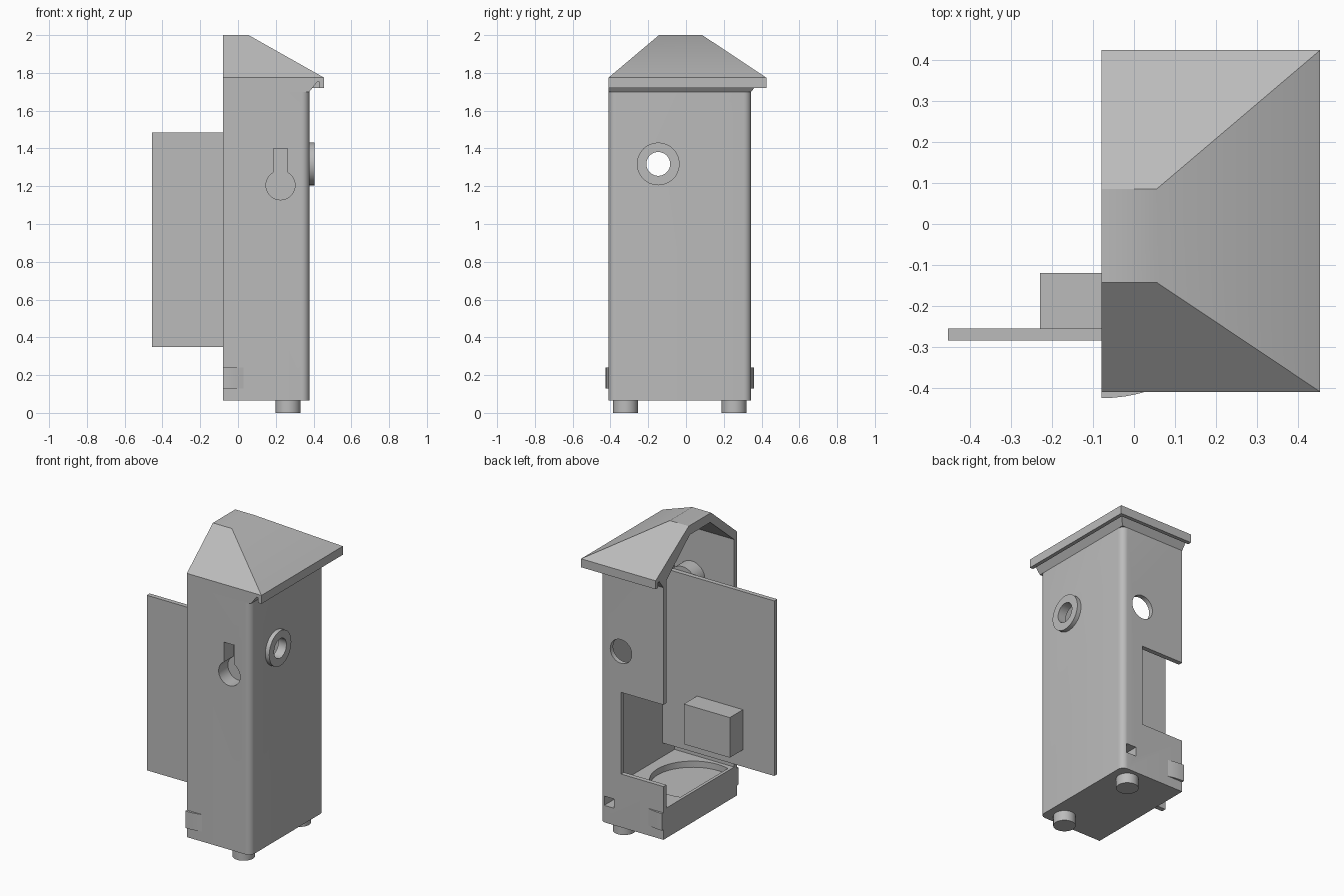
import bpy, bmesh, math
from mathutils import Matrix, Vector

cube = bpy.data.objects.get("Cube")
if cube:
    bpy.data.objects.remove(cube, do_unlink=True)

# One plain grey for everything
GREY = (0.5, 0.5, 0.5, 1)
grey = bpy.data.materials.new("plain_grey")
grey.use_nodes = True
grey.diffuse_color = GREY
grey.node_tree.nodes["Principled BSDF"].inputs["Base Color"].default_value = GREY


def finish(name, bm):
    bmesh.ops.recalc_face_normals(bm, faces=bm.faces)
    mesh = bpy.data.meshes.new(name)
    bm.to_mesh(mesh)
    bm.free()
    mesh.materials.append(grey)
    ob = bpy.data.objects.new(name, mesh)
    bpy.context.collection.objects.link(ob)
    return ob


def loft(name, loops):
    """Closed solid through matching loops of points."""
    bm = bmesh.new()
    rings = [[bm.verts.new(p) for p in loop] for loop in loops]
    n = len(rings[0])
    for low, high in zip(rings, rings[1:]):
        for i in range(n):
            j = (i + 1) % n
            bm.faces.new((low[i], low[j], high[j], high[i]))
    bm.faces.new(rings[0])
    bm.faces.new(rings[-1])
    return finish(name, bm)


def stack(name, *levels):
    """Rectangles (z, x0, x1, y0, y1) joined from bottom to top."""
    return loft(name, [[(a, c, z), (b, c, z), (b, d, z), (a, d, z)]
                       for z, a, b, c, d in levels])


def box(name, x0, x1, y0, y1, z0, z1):
    return stack(name, (z0, x0, x1, y0, y1), (z1, x0, x1, y0, y1))


def tube(name, centre, radius, length, axis, sides=48):
    bm = bmesh.new()
    turn = Vector((0, 0, 1)).rotation_difference(Vector(axis)).to_matrix().to_4x4()
    bmesh.ops.create_cone(bm, cap_ends=True, segments=sides, radius1=radius,
                          radius2=radius, depth=length,
                          matrix=Matrix.Translation(centre) @ turn)
    return finish(name, bm)


def activate(ob):
    bpy.ops.object.select_all(action='DESELECT')
    ob.select_set(True)
    bpy.context.view_layer.objects.active = ob


def combine(ob, others, operation='DIFFERENCE'):
    for other in others:
        mod = ob.modifiers.new("shape", 'BOOLEAN')
        mod.operation, mod.solver, mod.object = operation, 'EXACT', other
        activate(ob)
        bpy.ops.object.modifier_apply(modifier=mod.name)
        bpy.data.objects.remove(other, do_unlink=True)


X, Y, Z = (1, 0, 0), (0, 1, 0), (0, 0, 1)
BACK, FRONT, LOW, HIGH = -0.08, 0.378, -0.41, 0.345   # body footprint
WALL, BASE, TOP, FLOOR = 0.03, 0.065, 1.70, 0.26
R = 0.04

# Housing: rounded on the two closed corners, open on one side
outline = [(BACK, LOW)]
for cy, start in ((LOW + R, -90), (HIGH - R, 0)):
    for k in range(9):
        a = math.radians(start + k * 11.25)
        outline.append((FRONT - R + R * math.cos(a), cy + R * math.sin(a)))
outline.append((BACK, HIGH))
housing = loft("housing", [[(x, y, z) for x, y in outline] for z in (BASE, TOP)])
combine(housing, [box("cavity", -0.3, FRONT - WALL, LOW + WALL, HIGH - WALL, FLOOR, 1.9)])

# Boss behind the keyhole, joined before the keyhole is cut
KX, KZ = 0.225, 1.205
arc = [(KX + 0.095 * math.cos(math.pi * k / 16), 1.42 + 0.095 * math.sin(math.pi * k / 16))
       for k in range(17)]
arc += [(2 * KX - x, 2 * 1.27 - z + 0.04) for x, z in [(p[0], p[1]) for p in arc]]
boss = loft("boss", [[(x, y, z) for x, z in arc] for y in (LOW + 0.015, -0.285)])
combine(housing, [boss], 'UNION')

# Openings in the walls and floor
recess = tube("recess", (0.02, -0.10, FLOOR), 0.255, 0.08, Z, 64)
combine(recess, [box("trim", -0.5, BACK + 0.02, -0.5, 0.5, 0.1, 0.5)])
combine(housing, [
    tube("keyhole_round", (KX, LOW, KZ), 0.077, 0.19, Y),
    box("keyhole_slot", KX - 0.038, KX + 0.038, LOW - 0.1, LOW + 0.095, KZ, 1.40),
    tube("side_hole", (KX, HIGH, KZ), 0.077, 0.2, Y),
    box("side_notch", -0.3, 0.225, HIGH - 0.1, HIGH + 0.1, 0.41, 0.94),
    box("cable_hole", 0.275, 0.345, HIGH - 0.1, HIGH + 0.1, 0.175, 0.235),
    recess,
    tube("front_hole", (FRONT, -0.147, 1.318), 0.063, 0.2, X),
])

# Raised ring around the front hole
ring = tube("front_ring", (0.387, -0.147, 1.318), 0.113, 0.038, X)
combine(ring, [tube("ring_hole", (0.387, -0.147, 1.318), 0.063, 0.2, X)])

# Roof: hipped cap with drip lip, flared collar and hollow inside
EX, EY = 0.455, 0.425
roof = stack("roof", (1.72, BACK, EX, LOW, EY), (1.775, BACK, EX, LOW, EY),
             (2.0, BACK, 0.056, -0.143, 0.086))
combine(roof, [box("drip_groove", -0.3, EX - 0.025, -0.6, EY - 0.025, 1.6, 1.755)])
collar = stack("collar", (TOP, BACK, FRONT, LOW, HIGH),
               (1.76, BACK, 0.425, LOW, 0.392))
combine(roof, [collar], 'UNION')
combine(roof, [stack("roof_cavity",
                     (1.6, -0.3, FRONT - WALL, LOW + WALL, HIGH - WALL),
                     (1.735, -0.3, FRONT - WALL, LOW + WALL, HIGH - WALL),
                     (1.94, -0.3, 0.03, -0.135, 0.075))])

# Sliding panel with its block
panel = box("inner_panel", -0.455, FRONT - WALL, -0.285, -0.255, 0.35, 1.485)
block = box("panel_block", -0.23, 0.10, -0.256, -0.12, 0.46, 0.72)

# Feet
feet = [tube("foot_" + side, (0.265, y, 0.035), 0.066, 0.07, Z)
        for side, y in (("front", -0.32), ("rear", 0.255))]

# Latch bumps on both side walls, fading into the wall
bump = [(BACK, 0.01), (BACK, -0.015), (-0.05, -0.0145), (-0.02, -0.011),
        (0.005, -0.006), (0.028, 0.0), (0.028, 0.01)]
latches = []
for side, edge, sign in (("front", LOW, 1), ("rear", HIGH, -1)):
    latches.append(loft("latch_" + side, [[(x, edge + sign * d, z) for x, d in bump]
                                          for z in (0.13, 0.24)]))

# Smooth curved faces, keep edges sharp
for ob in [housing, ring, roof] + feet + latches:
    activate(ob)
    bpy.ops.object.shade_smooth_by_angle(angle=math.radians(30))
bpy.ops.object.select_all(action='DESELECT')
